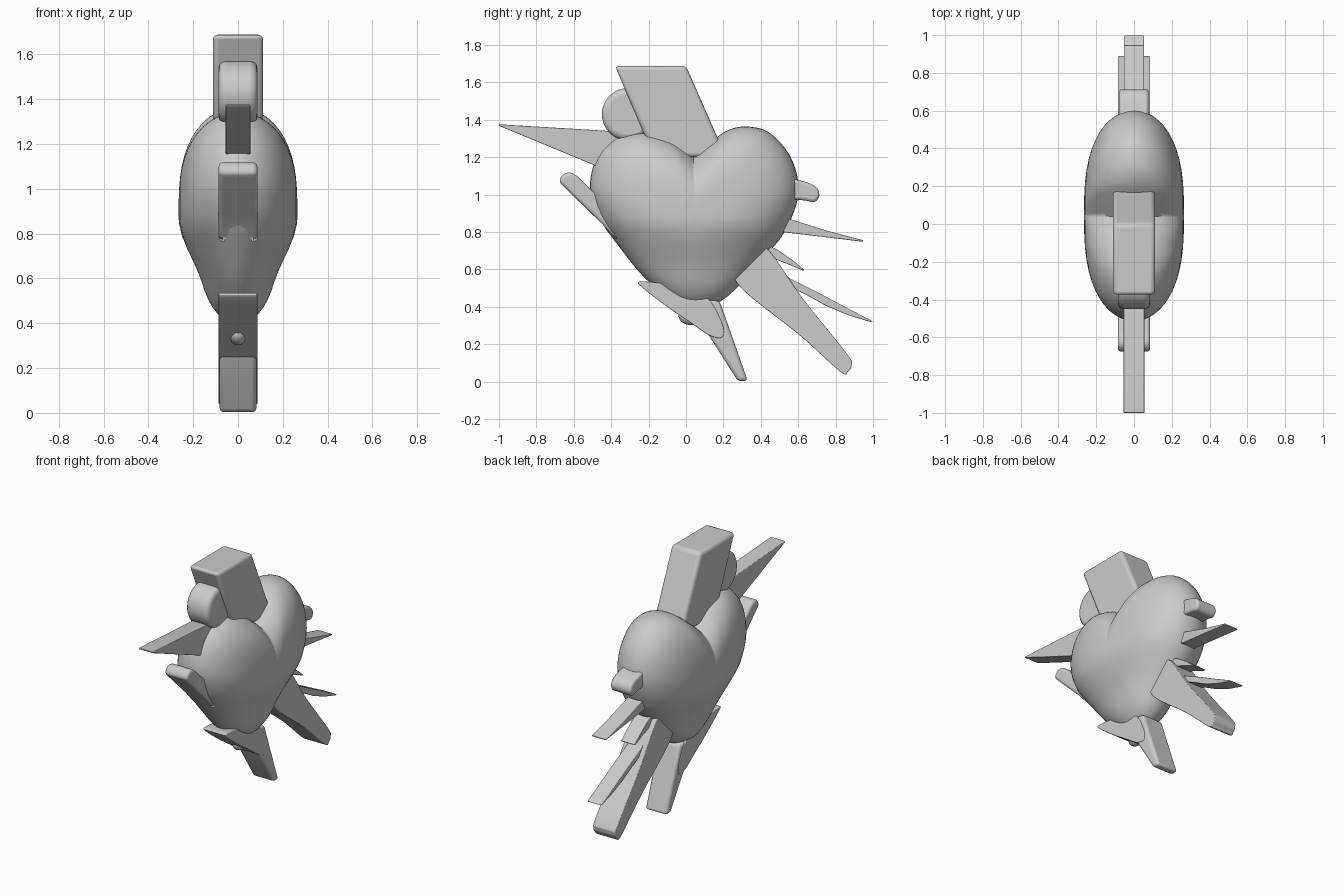
import bpy, bmesh
from math import sin, cos, pi
from mathutils import Vector

if "Cube" in bpy.data.objects:
    bpy.data.objects.remove(bpy.data.objects["Cube"])


def spline(pts, closed, steps=4):
    """Smooth curve through 2D points (Catmull-Rom)."""
    n = len(pts)
    get = (lambda i: Vector(pts[i % n])) if closed else (lambda i: Vector(pts[max(0, min(n - 1, i))]))
    out = []
    for i in range(n if closed else n - 1):
        a, b, c, d = (get(i + k) for k in (-1, 0, 1, 2))
        for s in range(steps):
            t = s / steps
            out.append(0.5 * (2 * b + (c - a) * t + (2 * a - 5 * b + 4 * c - d) * t * t
                              + (3 * b - a - 3 * c + d) * t ** 3))
    return out


def finish(bm, name, angle):
    bmesh.ops.recalc_face_normals(bm, faces=bm.faces[:])
    me = bpy.data.meshes.new(name)
    bm.to_mesh(me)
    bm.free()
    ob = bpy.data.objects.new(name, me)
    bpy.context.collection.objects.link(ob)
    bpy.ops.object.select_all(action='DESELECT')
    ob.select_set(True)
    bpy.context.view_layer.objects.active = ob
    bpy.ops.object.shade_smooth_by_angle(angle=angle)
    return ob


def slab(name, pts, half, bevel=0.02, smooth=False):
    """Side profile (y, z) extruded across x with rounded edges."""
    prof = spline(pts, True) if smooth else pts
    bm = bmesh.new()
    f = bm.faces.new([bm.verts.new((-half, p[0], p[1])) for p in prof])
    new = bmesh.ops.extrude_face_region(bm, geom=[f])['geom']
    bmesh.ops.translate(bm, vec=(2 * half, 0, 0),
                        verts=[g for g in new if isinstance(g, bmesh.types.BMVert)])
    ob = finish(bm, name, 0.7)
    mod = ob.modifiers.new("round_edges", 'BEVEL')
    mod.width, mod.segments, mod.limit_method = bevel, 3, 'ANGLE'
    return ob


# Puffy heart body: the outline shrinks towards the centre as x swells
heart = [(.04, 1.208), (.147, 1.294), (.232, 1.348), (.33, 1.364), (.446, 1.332), (.553, 1.214),
         (.60, 1.07), (.59, .947), (.527, .80), (.446, .695), (.313, .545), (.19, .433),
         (.056, .396), (-.06, .428), (-.222, .556), (-.366, .733), (-.46, .866), (-.51, 1.0),
         (-.505, 1.12), (-.46, 1.23), (-.37, 1.31), (-.249, 1.342), (-.1, 1.305),
         (-.013, 1.25), (.04, 1.208)]
outline = spline(heart, False)
centre = Vector((.05, .9))


def heart_point(p, s, side):
    q = centre + (p - centre) * s
    t = max(0, min(1, (.87 - q.y) / .3))
    thin = 1 - .28 * t * t * (3 - 2 * t)
    return (side * .265 * thin * max(0, 1 - s ** 2.7) ** .5, q.x, q.y)


bm = bmesh.new()
N = 14
rings = []
for k in range(1, 2 * N):
    a = pi / 2 * (k / N)
    s, side = sin(a), (1 if k < N else -1)
    rings.append([bm.verts.new(heart_point(p, s, side)) for p in outline])
for r0, r1 in zip(rings, rings[1:]):
    for i in range(len(r0)):
        j = (i + 1) % len(r0)
        bm.faces.new((r0[i], r0[j], r1[j], r1[i]))
for ring, side in ((rings[0], 1), (rings[-1], -1)):
    tip = bm.verts.new((side * .265, centre.x, centre.y))
    for i in range(len(ring)):
        bm.faces.new((ring[i], ring[(i + 1) % len(ring)], tip))
finish(bm, "heart_body", 1.2)

# Head: crest block, round head and beak
slab("crest", [(-.38, 1.688), (0, 1.688), (.215, 1.2), (-.17, 1.2)], .112, .022)
slab("head", [(-.31 + .14 * cos(i * pi / 18), 1.43 + .14 * sin(i * pi / 18)) for i in range(36)],
     .086, .03)
slab("beak", [(-1, 1.376), (-1, 1.368), (-.49, 1.157), (-.36, 1.1), (-.3, 1.32), (-.435, 1.342)],
     .055, .012)

# Front wing stub
slab("chest_fin", [(-.675, 1.075), (-.645, 1.115), (-.59, 1.105), (-.5, 1.02), (-.35, .9),
                   (-.36, .76), (-.46, .855), (-.64, 1.03)], .086, .025, True)

# Belly plate, its small bump and the straight leg
slab("belly_plate", [(-.25, .535), (-.23, .5), (-.1, .4), (.02, .318), (.12, .25), (.195, .237),
                     (.19, .32), (.1, .46), (-.1, .52)], .086, .025, True)
bm = bmesh.new()
bmesh.ops.create_uvsphere(bm, u_segments=20, v_segments=12, radius=1)
for v in bm.verts:
    v.co = Vector((v.co.x * .04, .03 + v.co.y * .07, .352 + v.co.z * .05))
finish(bm, "belly_bump", 1.2)
slab("straight_leg", [(.18, .43), (.33, .005), (.278, .003), (.12, .25), (.03, .45)], .082, .018)

# Raised rear leg with rounded foot
slab("rear_leg", [(.445, .70), (.62, .45), (.86, .15), (.886, .09), (.865, .053), (.825, .053),
                  (.6, .255), (.29, .505), (.25, .65), (.36, .72)], .086, .022, True)

# Tail nub and feather spikes
slab("tail_nub", [(.54, 1.08), (.62, 1.073), (.69, 1.045), (.713, 1.0), (.69, .962), (.64, .968),
                  (.54, .99)], .078, .025, True)
slab("upper_feather", [(.5, .88), (.56, .868), (.75, .808), (.948, .756), (.946, .748),
                       (.75, .772), (.53, .798), (.46, .82)], .053, .012)
slab("middle_feather", [(.42, .74), (.49, .705), (.57, .65), (.632, .598), (.628, .593),
                        (.54, .63), (.45, .665), (.38, .7)], .053, .01)
slab("lower_feather", [(.48, .60), (.56, .55), (.7, .48), (.85, .4), (1.0, .322), (.985, .32),
                       (.87, .355), (.75, .405), (.65, .46), (.55, .51)], .053, .012)
